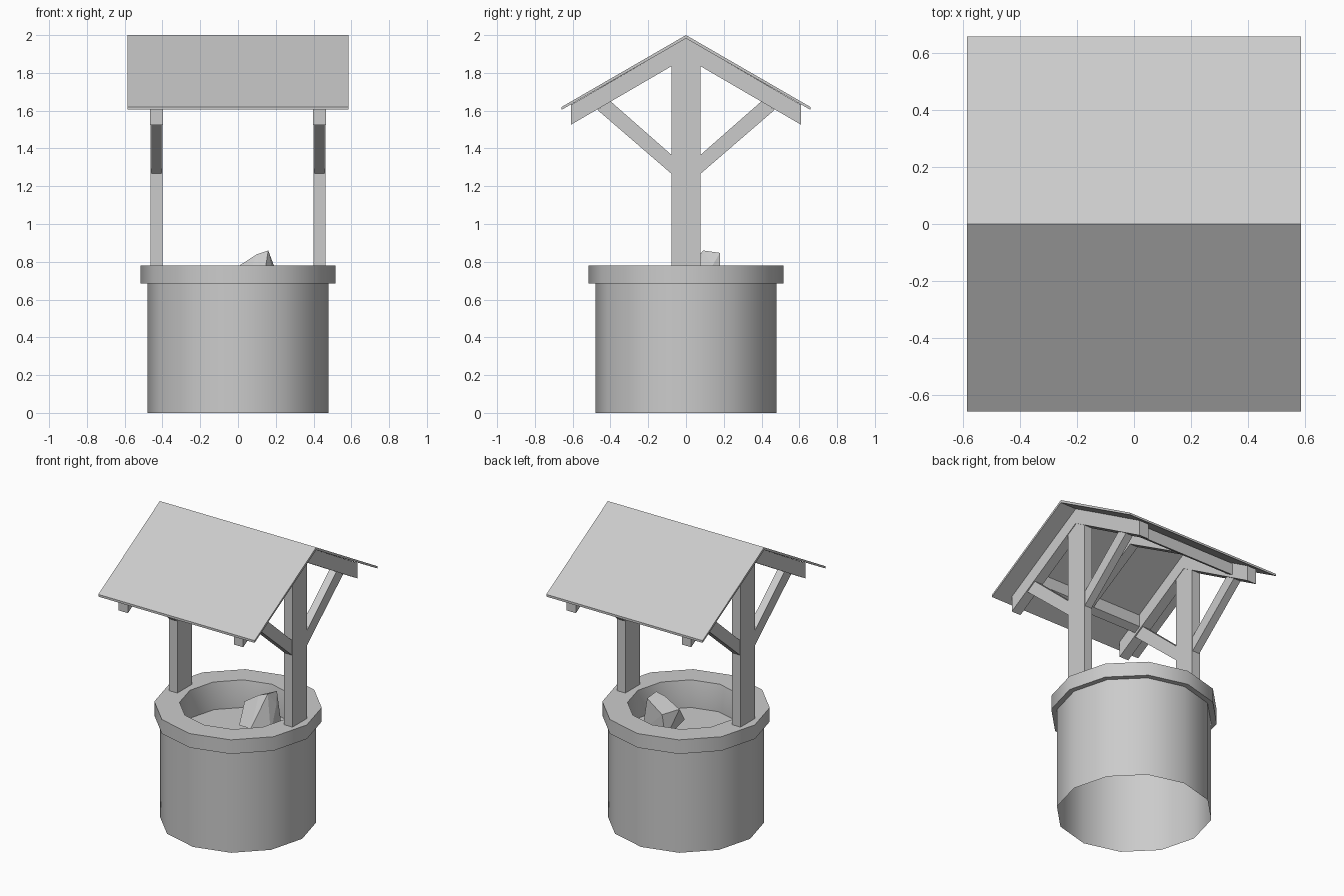
import bpy, bmesh, math

if "Cube" in bpy.data.objects:
    bpy.data.objects.remove(bpy.data.objects["Cube"], do_unlink=True)

grey = bpy.data.materials.new("plain_grey")
grey.use_nodes = True
grey.diffuse_color = (0.6, 0.6, 0.6, 1)
grey.node_tree.nodes["Principled BSDF"].inputs["Base Color"].default_value = (0.6, 0.6, 0.6, 1)


def finish(name, bm, smooth=False):
    """Turn a bmesh into a named, coloured object."""
    bmesh.ops.recalc_face_normals(bm, faces=bm.faces)
    mesh = bpy.data.meshes.new(name)
    bm.to_mesh(mesh)
    bm.free()
    mesh.materials.append(grey)
    obj = bpy.data.objects.new(name, mesh)
    bpy.context.collection.objects.link(obj)
    if smooth:
        bpy.ops.object.select_all(action="DESELECT")
        obj.select_set(True)
        bpy.context.view_layer.objects.active = obj
        bpy.ops.object.shade_smooth_by_angle(angle=math.radians(35))
    return obj


def lathe(name, profile, sides=12):
    """Spin an (r, z) profile about the z axis."""
    bm = bmesh.new()
    verts = [bm.verts.new((r, 0, z)) for r, z in profile]
    edges = [bm.edges.new(pair) for pair in zip(verts, verts[1:])]
    bmesh.ops.spin(bm, geom=verts + edges, cent=(0, 0, 0), axis=(0, 0, 1),
                   angle=math.tau, steps=sides, use_duplicate=False)
    bmesh.ops.remove_doubles(bm, verts=bm.verts, dist=1e-4)
    return finish(name, bm, True)


def prism(name, profile, x0, x1):
    """Extrude a closed (y, z) profile from x0 to x1."""
    bm = bmesh.new()
    face = bm.faces.new([bm.verts.new((x0, y, z)) for y, z in profile])
    out = bmesh.ops.extrude_face_region(bm, geom=[face])
    moved = [v for v in out["geom"] if isinstance(v, bmesh.types.BMVert)]
    bmesh.ops.translate(bm, verts=moved, vec=(x1 - x0, 0, 0))
    return finish(name, bm)


def chevron(y, top, end_top, end_bottom, bottom):
    """Profile of a symmetric pitched strip."""
    return [(0, top), (y, end_top), (y, end_bottom), (0, bottom),
            (-y, end_bottom), (-y, end_top)]


# Well body: open shaft wall, capping rim and inner basin
lathe("well_wall", [(0.48, 0), (0.48, 0.70)])
lathe("well_rim", [(0.48, 0.685), (0.515, 0.685), (0.515, 0.78), (0.36, 0.78),
                   (0.345, 0.69), (0.345, 0.60), (0, 0.60)])

# Angular rock lying in the basin
bm = bmesh.new()
for p in [(0.0, 0.07, 0.775), (0.10, 0.08, 0.84), (0.16, 0.09, 0.86), (0.165, 0.18, 0.847),
          (0.19, 0.14, 0.78), (0.06, 0.17, 0.76), (0.03, -0.03, 0.66), (0.13, -0.05, 0.67),
          (0.21, 0.05, 0.62), (0.20, 0.18, 0.62), (0.04, 0.16, 0.60)]:
    bm.verts.new(p)
hull = bmesh.ops.convex_hull(bm, input=bm.verts)
loose = [v for v in bm.verts if not v.link_faces]
bmesh.ops.delete(bm, geom=loose, context="VERTS")
finish("rock", bm)

# Roof sheet
prism("roof", chevron(0.658, 2.0, 1.62, 1.605, 1.982), -0.585, 0.585)

# Posts, end rafters and diagonal braces on both sides
brace = [(0.07, 1.26), (0.47, 1.605), (0.40, 1.65), (0.07, 1.36)]
for side, s in (("left", 1), ("right", -1)):
    prism(f"{side}_post", [(-0.077, 0.70), (0.077, 0.70), (0.077, 1.93),
                           (0, 1.975), (-0.077, 1.93)], s * 0.40, s * 0.462)
    prism(f"{side}_rafter", chevron(0.61, 1.983, 1.63, 1.525, 1.88), s * 0.397, s * 0.466)
    for end, d in (("back", 1), ("front", -1)):
        prism(f"{side}_{end}_brace", [(d * y, z) for y, z in brace], s * 0.405, s * 0.458)

# Middle rafter and the two long purlins below the roof
prism("middle_rafter", chevron(0.45, 1.983, 1.724, 1.64, 1.895), -0.03, 0.03)
for end, d in (("back", 1), ("front", -1)):
    prism(f"{end}_purlin", [(d * 0.42, 1.655), (d * 0.465, 1.63), (d * 0.465, 1.71),
                            (d * 0.42, 1.735)], -0.43, 0.43)
